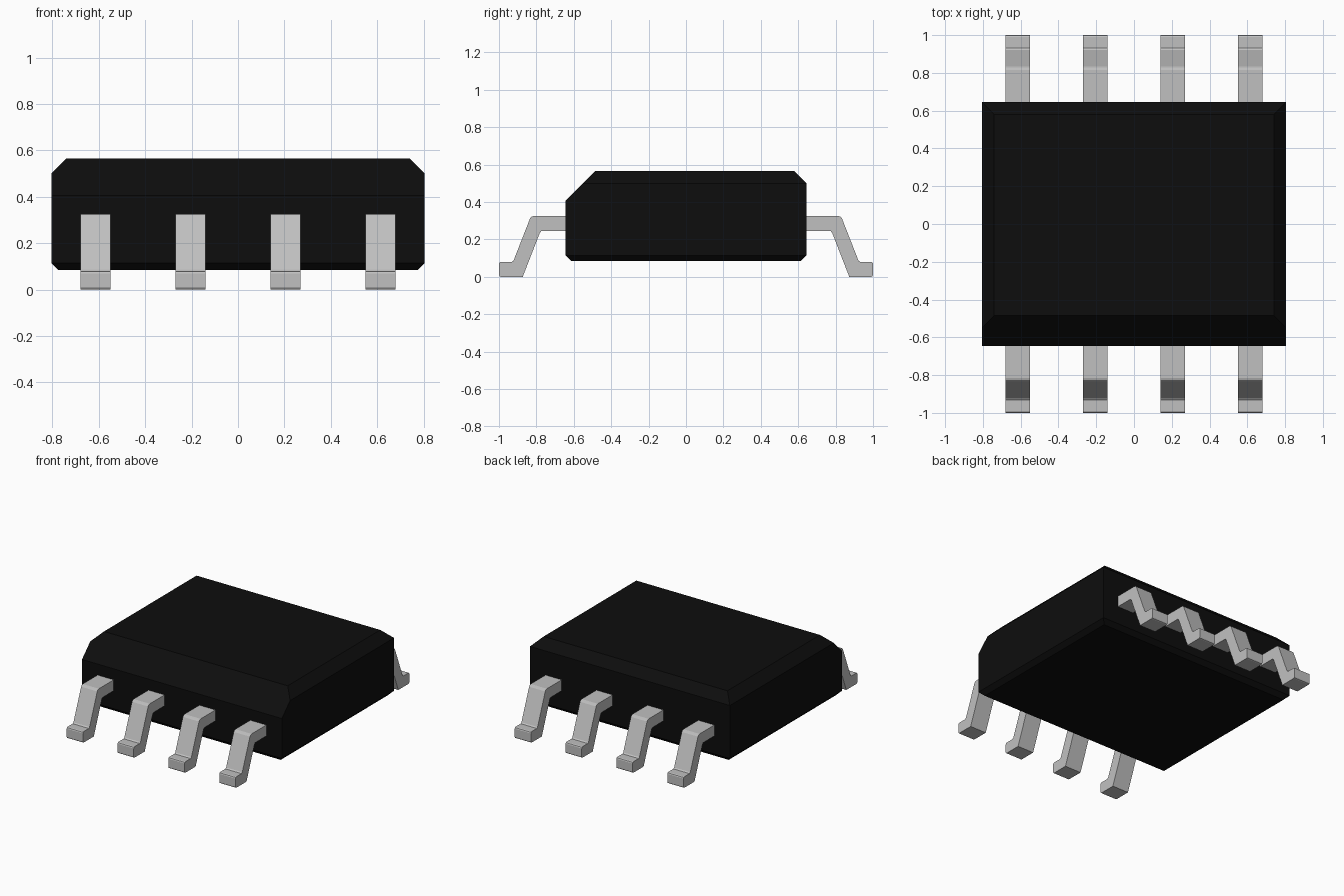
import bpy, bmesh
from mathutils import Vector

cube = bpy.data.objects.get("Cube")
if cube:
    bpy.data.objects.remove(cube, do_unlink=True)


def material(name, value, metallic=0.0):
    mat = bpy.data.materials.new(name)
    colour = (value, value, value, 1)
    mat.diffuse_color = colour
    mat.use_nodes = True
    bsdf = next(n for n in mat.node_tree.nodes if n.type == "BSDF_PRINCIPLED")
    bsdf.inputs["Base Color"].default_value = colour
    return mat


def add_object(name, bm, mat):
    bmesh.ops.recalc_face_normals(bm, faces=bm.faces)
    mesh = bpy.data.meshes.new(name)
    bm.to_mesh(mesh)
    bm.free()
    mesh.materials.append(mat)
    obj = bpy.data.objects.new(name, mesh)
    bpy.context.collection.objects.link(obj)
    return obj


black = material("black plastic", 0.004)
silver = material("silver metal", 0.53)

# Package body: a box with its edges sliced off at 45 degrees
HX, HY, Z0, Z1 = 0.805, 0.645, 0.085, 0.565
bm = bmesh.new()
bmesh.ops.create_cube(bm, size=1)
for v in bm.verts:
    v.co = Vector((v.co.x * 2 * HX, v.co.y * 2 * HY,
                   (Z0 + Z1) / 2 + v.co.z * (Z1 - Z0)))


def chamfer(x, y, up, size):
    """Cut the top or bottom edge on the side that (x, y) points to."""
    point = Vector((x * HX, y * HY, Z1 - size if up > 0 else Z0 + size))
    cut = bmesh.ops.bisect_plane(
        bm, geom=bm.verts[:] + bm.edges[:] + bm.faces[:], dist=1e-5,
        plane_co=point, plane_no=Vector((x, y, up)), clear_outer=True)
    edges = [g for g in cut["geom_cut"] if isinstance(g, bmesh.types.BMEdge)]
    bmesh.ops.holes_fill(bm, edges=edges, sides=0)


for x, y in ((1, 0), (-1, 0), (0, 1), (0, -1)):
    chamfer(x, y, 1, 0.16 if y < 0 else 0.065)  # wide bevel marks the front
    chamfer(x, y, -1, 0.03)
add_object("body", bm, black)

# Bent leads: a gull-wing profile in (y, z), extruded across x
PROFILE = [(0.63, 0.325), (0.815, 0.325), (0.827, 0.321), (0.834, 0.312),
           (0.922, 0.087), (0.931, 0.08), (0.99, 0.08), (0.997, 0.077),
           (1.0, 0.07), (1.0, 0.01), (0.997, 0.003), (0.99, 0.0),
           (0.873, 0.0), (0.782, 0.234), (0.773, 0.245), (0.63, 0.245)]
LEAD_WIDTH = 0.13
for side, row in ((-1, "front"), (1, "back")):
    for i, cx in enumerate((-0.615, -0.205, 0.205, 0.615)):
        bm = bmesh.new()
        face = bm.faces.new([bm.verts.new((cx - LEAD_WIDTH / 2, side * y, z))
                             for y, z in PROFILE])
        ext = bmesh.ops.extrude_face_region(bm, geom=[face])
        bmesh.ops.translate(
            bm, vec=(LEAD_WIDTH, 0, 0),
            verts=[g for g in ext["geom"] if isinstance(g, bmesh.types.BMVert)])
        add_object(f"{row}_lead_{i + 1}", bm, silver)
